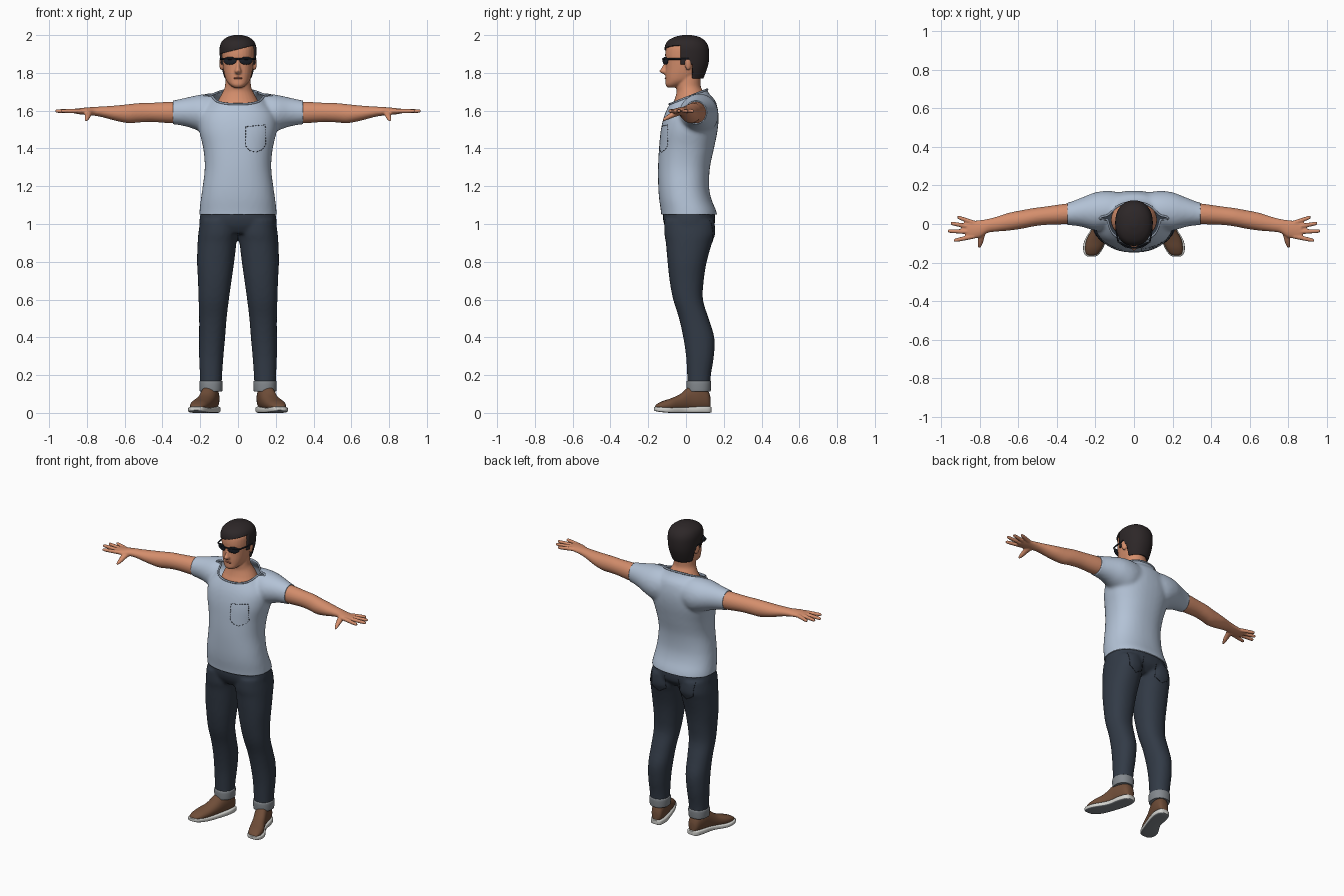
import bpy, bmesh, math
from mathutils import Vector, Matrix
from mathutils.bvhtree import BVHTree

if "Cube" in bpy.data.objects:
    bpy.data.objects.remove(bpy.data.objects["Cube"])


def material(name, *rgb):
    mat = bpy.data.materials.new(name)
    mat.use_nodes = True
    mat.diffuse_color = (*rgb, 1)
    mat.node_tree.nodes["Principled BSDF"].inputs["Base Color"].default_value = (*rgb, 1)
    return mat


SKIN = material("skin", .66, .27, .15)
LIPS = material("lips", .42, .13, .08)
SHIRT = material("shirt_blue", .45, .54, .67)
TRIM = material("shirt_trim", .3, .36, .45)
DENIM = material("denim", .032, .043, .062)
STITCH = material("stitching", .012, .015, .022)
CUFF = material("cuff_grey", .23, .25, .27)
LEATHER = material("shoe_brown", .16, .075, .04)
SOLE = material("sole_white", .65, .65, .62)
HAIR = material("hair_dark", .026, .02, .021)


def loft(bm, keys, axis="z", side=1, power=2, count=28, steps=4):
    """Closed skin through sections (position, low, high, low, high), splined along the axis."""
    rows = []
    for i in range(len(keys) - 1):
        a, b, c, d = (Vector(keys[min(max(i + k, 0), len(keys) - 1)]) for k in (-1, 0, 1, 2))
        for k in range(steps):
            u = k / steps
            rows.append(b + (c - a) * u / 2 + (a * 2 - b * 5 + c * 4 - d) * u**2 / 2
                        + (b * 3 - a - c * 3 + d) * u**3 / 2)
    rows.append(Vector(keys[-1]))
    rings = []
    for t, lo1, hi1, lo2, hi2 in rows:
        ring = []
        for j in range(count):
            ang = math.tau * j / count
            e1, e2 = (math.copysign(abs(f(ang)) ** (2 / power), f(ang)) for f in (math.cos, math.sin))
            p = (lo1 + hi1 + (hi1 - lo1) * e1) / 2
            q = (lo2 + hi2 + (hi2 - lo2) * e2) / 2
            x, y, z = {"x": (t, p, q), "y": (p, t, q), "z": (p, q, t)}[axis]
            ring.append(bm.verts.new((x * side, y, z)))
        rings.append(ring)
    faces = [bm.faces.new(rings[0]), bm.faces.new(rings[-1])]
    for r, s in zip(rings, rings[1:]):
        for j in range(count):
            k = (j + 1) % count
            faces.append(bm.faces.new((r[j], r[k], s[k], s[j])))
    bmesh.ops.recalc_face_normals(bm, faces=faces)


def ball(bm, place, size, turn=0):
    bmesh.ops.create_uvsphere(bm, u_segments=24, v_segments=14, radius=1,
        matrix=Matrix.Translation(place) @ Matrix.Rotation(turn, 4, "Z") @ Matrix.Diagonal((*size, 1)))


def sym(rows):
    return [(z, -w, w, front, back) for z, w, front, back in rows]


def finish(name, bm, *mats):
    mesh = bpy.data.meshes.new(name)
    bm.to_mesh(mesh)
    bm.free()
    ob = bpy.data.objects.new(name, mesh)
    bpy.context.collection.objects.link(ob)
    for mat in mats:
        mesh.materials.append(mat)
    return ob


def blend(bm, voxel, smooth):
    """Merge overlapping lofts into one smooth skin and return it as a bmesh."""
    ob = finish("blend_helper", bm)
    mod = ob.modifiers.new("merge", "REMESH")
    mod.mode, mod.voxel_size = "VOXEL", voxel
    mod = ob.modifiers.new("soften", "SMOOTH")
    mod.iterations = smooth
    bpy.context.view_layer.update()
    mesh = bpy.data.meshes.new_from_object(ob.evaluated_get(bpy.context.evaluated_depsgraph_get()))
    bpy.data.objects.remove(ob)
    out = bmesh.new()
    out.from_mesh(mesh)
    bpy.data.meshes.remove(mesh)
    return out


def cut(bm, point, normal, clear=True):
    geom = bm.verts[:] + bm.edges[:] + bm.faces[:]
    res = bmesh.ops.bisect_plane(bm, geom=geom, plane_co=point, plane_no=normal, clear_outer=clear)
    return [v.co.copy() for v in res["geom_cut"] if isinstance(v, bmesh.types.BMVert)]


def cord(name, lines, radius, mat, closed=False):
    curve = bpy.data.curves.new(name, "CURVE")
    curve.dimensions, curve.bevel_depth, curve.bevel_resolution = "3D", radius, 2
    curve.use_fill_caps = True
    for pts in lines:
        spline = curve.splines.new("POLY")
        spline.points.add(len(pts) - 1)
        for point, co in zip(spline.points, pts):
            point.co = (*co, 1)
        spline.use_cyclic_u = closed
    curve.materials.append(mat)
    bpy.context.collection.objects.link(bpy.data.objects.new(name, curve))


def stitches(name, tree, outline, facing, dash, mat):
    """Dashes along an x-z outline, projected on a surface seen along y."""
    lines = []
    for a, b in zip(outline, outline[1:]):
        a, b = Vector(a), Vector(b)
        n = max(1, round((b - a).length / .016))
        for i in range(n):
            ends = [a.lerp(b, (i + u) / n) for u in (0, dash)]
            hits = [tree.ray_cast(Vector((p.x, facing, p.y)), Vector((0, -facing, 0)))[0] for p in ends]
            if all(hits):
                lines.append(hits)
    cord(name, lines, .0016, mat)


# Shirt: torso and sleeves merged, then hemmed at the waist, arms and neck
bm = bmesh.new()
loft(bm, sym([(1.0, .208, -.128, .168), (1.06, .205, -.132, .163), (1.13, .197, -.142, .135),
              (1.2, .187, -.147, .122), (1.3, .176, -.148, .127), (1.4, .184, -.143, .148),
              (1.5, .206, -.133, .168), (1.58, .2, -.113, .172), (1.65, .15, -.078, .157),
              (1.69, .118, -.048, .122), (1.75, .09, -.03, .1)]), power=2.3, count=40)
for s in (1, -1):
    loft(bm, [(.05, -.02, .16, 1.5, 1.68), (.13, -.03, .172, 1.47, 1.69), (.2, -.035, .165, 1.49, 1.685),
              (.27, -.015, .138, 1.515, 1.67), (.34, -.006, .112, 1.527, 1.655),
              (.39, -.005, .105, 1.53, 1.65)], "x", s)
bm = blend(bm, .01, 8)
cut(bm, (0, 0, 1.05), (0, 0, -1))
for s in (1, -1):
    cut(bm, (s * .345, 0, 0), (s, 0, 0))
neckline = cut(bm, (0, 0, 1.668), (0, -.394, 1))
neckline.sort(key=lambda p: math.atan2(p.y - .03, p.x))
shirt_tree = BVHTree.FromBMesh(bm)
shirt = finish("shirt", bm, SHIRT)
shirt.modifiers.new("cloth", "SOLIDIFY").thickness = .006
cord("collar", [neckline], .006, TRIM, True)
stitches("chest_pocket", shirt_tree, [(.04, 1.515), (.04, 1.415), (.06, 1.39), (.095, 1.38),
         (.13, 1.395), (.148, 1.42), (.145, 1.525), (.04, 1.515)], -1, .6, STITCH)

# Jeans: hips and two legs merged
bm = bmesh.new()
loft(bm, sym([(.95, .14, -.09, .11), (.99, .2, -.113, .148), (1.03, .203, -.122, .155),
              (1.07, .195, -.12, .15)]), power=2.3)
for s in (1, -1):
    loft(bm, [(1.02, .005, .2, -.115, .15), (.95, .002, .21, -.115, .155), (.9, .008, .214, -.107, .138),
              (.8, .02, .217, -.098, .11), (.7, .034, .212, -.087, .094), (.6, .048, .209, -.068, .09),
              (.5, .06, .206, -.037, .12), (.4, .068, .206, -.015, .15), (.3, .077, .206, 0, .148),
              (.2, .084, .202, .006, .132), (.13, .087, .2, .008, .128)], "z", s, 2.2)
bm = blend(bm, .01, 5)
cut(bm, (0, 0, .15), (0, 0, -1))
jeans_tree = BVHTree.FromBMesh(bm)
finish("jeans", bm, DENIM)
pocket = [(.05, 1.02), (.052, .93), (.1, .9), (.15, .93), (.158, 1.02)]
for s, label in ((1, "left"), (-1, "right")):
    stitches(label + "_back_pocket", jeans_tree, [(s * x, z) for x, z in pocket], 1, 1, STITCH)

for s, label in ((1, "left"), (-1, "right")):
    # Rolled cuff
    bm = bmesh.new()
    loft(bm, [(.112, .087, .199, .008, .127), (.118, .083, .203, .003, .131), (.162, .081, .205, .002, .133),
              (.17, .087, .2, .008, .127)], "z", s, 2.2)
    finish(label + "_cuff", bm, CUFF)

    # Shoe upper and sole, toes turned out
    bm = bmesh.new()
    loft(bm, [(.13, .115, .155, .02, .08), (.115, .1, .172, .015, .12), (.07, .1, .188, .01, .15),
              (.02, .112, .2, .01, .142), (-.03, .13, .22, .01, .1), (-.08, .147, .246, .01, .077),
              (-.125, .166, .254, .012, .062), (-.155, .188, .248, .018, .046),
              (-.163, .205, .235, .022, .036)], "y", s, 2.2)
    finish(label + "_shoe", bm, LEATHER)
    bm = bmesh.new()
    loft(bm, [(.136, .115, .155, .004, .03), (.122, .097, .174, 0, .034), (.07, .094, .192, 0, .034),
              (.0, .113, .207, 0, .03), (-.08, .141, .255, 0, .028), (-.13, .163, .264, .004, .031),
              (-.16, .185, .255, .009, .033), (-.17, .205, .238, .014, .031)], "y", s, 5)
    sole = finish(label + "_sole", bm, SOLE, CUFF)
    for face in sole.data.polygons:
        face.material_index = int(face.normal.z < -.7)

    # Arm, palm, fingers and thumb merged
    bm = bmesh.new()
    loft(bm, [(.25, .01, .11, 1.54, 1.64), (.34, 0, .107, 1.533, 1.647), (.45, -.004, .092, 1.54, 1.642),
              (.52, -.012, .083, 1.538, 1.64), (.58, -.024, .072, 1.534, 1.634),
              (.65, -.034, .058, 1.547, 1.627), (.72, -.04, .036, 1.566, 1.622),
              (.76, -.046, .026, 1.573, 1.62), (.8, -.07, .02, 1.577, 1.617),
              (.84, -.076, .016, 1.581, 1.613), (.872, -.07, .01, 1.587, 1.609)], "x", s)
    for y, tip_x, tip_y in ((.006, .918, .036), (-.018, .953, .004), (-.042, .968, -.036), (-.064, .936, -.086)):
        keys = []
        for u, r in ((0, .0125), (.5, .012), (.9, .01), (1, .006)):
            x, mid = .83 + (tip_x - .83) * u, y + (tip_y - y) * u
            keys.append((x, mid - r, mid + r, 1.598 - r, 1.598 + r))
        loft(bm, keys, "x", s, count=12)
    loft(bm, [(-.03, .765, .81, 1.575, 1.61), (-.065, .775, .812, 1.564, 1.598),
              (-.1, .785, .812, 1.55, 1.576), (-.124, .797, .811, 1.542, 1.556)], "y", s, count=14)
    finish(label + "_arm", blend(bm, .005, 4), SKIN)

# Head, neck, nose and ears merged
bm = bmesh.new()
loft(bm, sym([(1.56, .12, -.08, .12), (1.62, .118, -.076, .12), (1.66, .102, -.06, .112),
              (1.7, .08, -.05, .092), (1.73, .069, -.052, .078), (1.78, .066, -.05, .078),
              (1.83, .06, -.04, .07)]))
loft(bm, sym([(1.722, .022, -.098, -.05), (1.737, .044, -.108, -.01), (1.76, .062, -.108, .04),
              (1.79, .072, -.109, .07), (1.82, .078, -.108, .088), (1.86, .083, -.108, .1),
              (1.9, .086, -.11, .106), (1.94, .083, -.102, .102), (1.97, .06, -.075, .08),
              (1.985, .03, -.03, .04)]), power=2.3)
loft(bm, sym([(1.885, .01, -.108, -.07), (1.85, .011, -.118, -.07), (1.825, .014, -.131, -.07),
              (1.81, .019, -.141, -.07), (1.798, .016, -.13, -.07), (1.79, .008, -.108, -.07)]), count=16)
for s in (1, -1):
    ball(bm, (s * .088, .012, 1.848), (.01, .02, .034), s * .35)
finish("head", blend(bm, .005, 4), SKIN)

bm = bmesh.new()
ball(bm, (0, -.104, 1.772), (.024, .009, .006))
finish("mouth", bm, LIPS)

# Hair: a cap trimmed along the forehead, sideburns, ears and nape
bm = bmesh.new()
loft(bm, sym([(1.755, .068, -.08, .085), (1.8, .083, -.1, .104), (1.85, .092, -.107, .119),
              (1.9, .097, -.113, .123), (1.94, .096, -.112, .118), (1.97, .083, -.096, .1),
              (1.99, .055, -.06, .07), (2, .02, -.018, .028)]), power=2.2, count=40, steps=6)
for point, normal in (((0, 0, 1.925), (-.25, 0, 1)), ((0, -.03, 0), (0, 1, 0)), ((0, 0, 1.845), (0, 0, 1)),
                      ((0, .035, 0), (0, 1, 0)), ((0, 0, 1.77), (0, 0, 1))):
    cut(bm, point, normal, False)
bare = []
for face in bm.faces:
    x, y, z = face.calc_center_median()
    if z < 1.77 or (z < 1.845 and y < .035) or (z < 1.925 + x * .25 and y < -.03):
        bare.append(face)
bmesh.ops.delete(bm, geom=bare, context="FACES")
hair = finish("hair", bm, HAIR)
hair.modifiers.new("depth", "SOLIDIFY").thickness = .02

# Sunglasses: lenses, and a frame wrapping from ear to ear
bm = bmesh.new()
for s in (1, -1):
    ball(bm, (s * .043, -.109, 1.864), (.037, .007, .021), s * .38)
finish("lenses", bm, STITCH)
half = [(.094, .015), (.09, -.05), (.082, -.092), (.045, -.117), (.015, -.123)]
frame = [(x, y, 1.874) for x, y in half] + [(-x, y, 1.874) for x, y in reversed(half)]
cord("glasses_frame", [frame], .0045, STITCH)

# Smooth shading with sharp hems
bpy.ops.object.select_all(action="DESELECT")
for ob in bpy.context.collection.objects:
    if ob.type == "MESH":
        ob.select_set(True)
        bpy.context.view_layer.objects.active = ob
bpy.ops.object.shade_smooth_by_angle(angle=math.radians(45))
